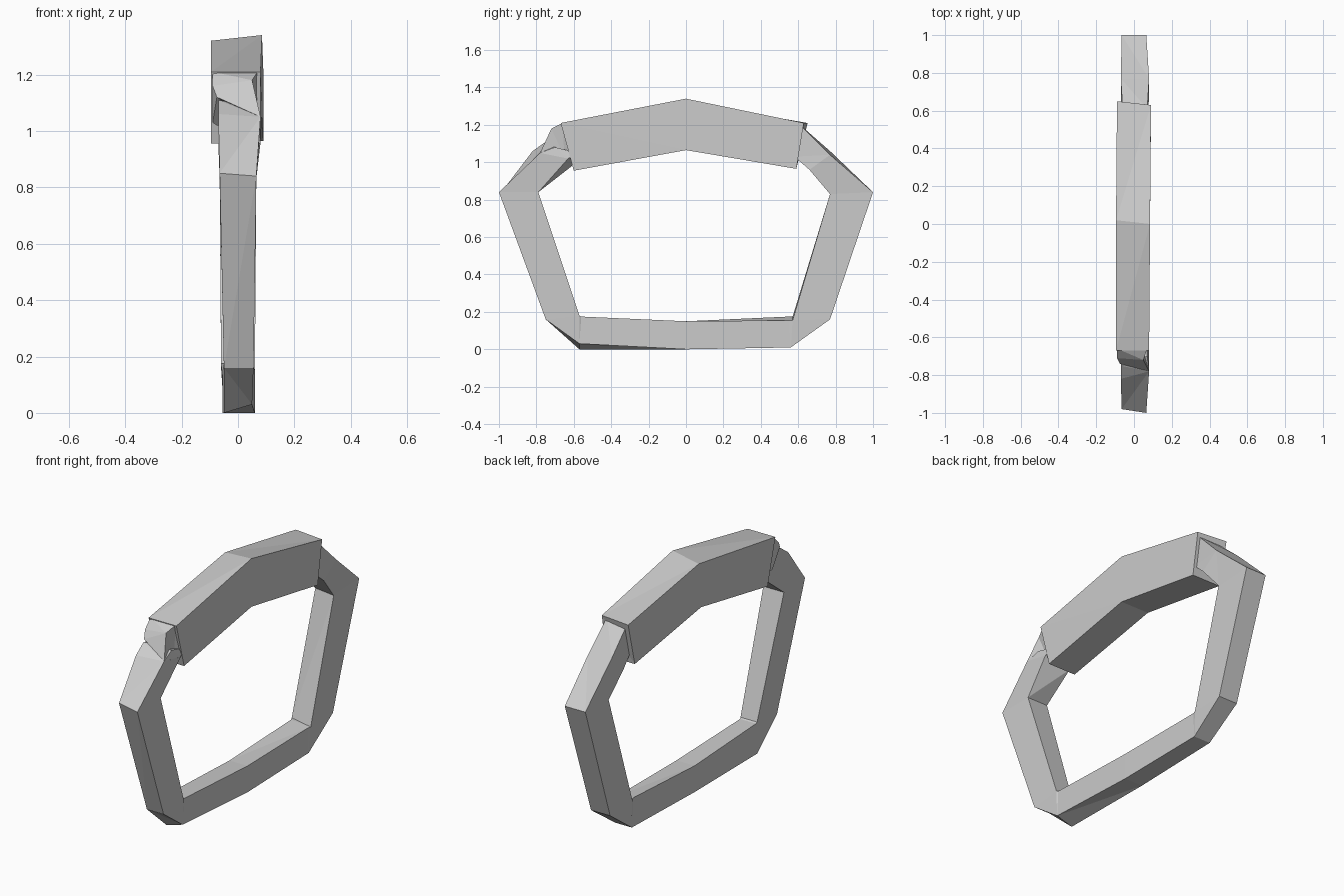
import bpy
import bmesh
from mathutils import Vector

default_cube = bpy.data.objects.get("Cube")
if default_cube:
    bpy.data.objects.remove(default_cube, do_unlink=True)

# Single matte grey
grey = bpy.data.materials.new("plain grey")
grey.use_nodes = True
grey_colour = (0.6, 0.6, 0.6, 1)
grey.diffuse_color = grey_colour
grey.node_tree.nodes["Principled BSDF"].inputs["Base Color"].default_value = grey_colour


def section(outer, inner, left, right, outer_shift=(0, 0), inner_shift=(0, 0)):
    """Four corners of one cross-section; the shifts skew the -x corners in y and z."""
    far_outer = Vector(outer) + Vector(outer_shift)
    far_inner = Vector(inner) + Vector(inner_shift)
    return [
        Vector((right, *outer)),
        Vector((left, *far_outer)),
        Vector((left, *far_inner)),
        Vector((right, *inner)),
    ]


def loft(name, sections):
    """Join successive four-cornered sections into a closed flat-faced solid."""
    mesh = bpy.data.meshes.new(name)
    bm = bmesh.new()
    rings = [[bm.verts.new(corner) for corner in ring] for ring in sections]
    for first, second in zip(rings, rings[1:]):
        for i in range(len(first)):
            following = (i + 1) % len(first)
            bm.faces.new((first[i], first[following], second[following], second[i]))
    bm.faces.new(rings[0])
    bm.faces.new(rings[-1])
    bmesh.ops.triangulate(bm, faces=bm.faces[:])
    bmesh.ops.recalc_face_normals(bm, faces=bm.faces[:])
    bm.to_mesh(mesh)
    bm.free()
    mesh.materials.append(grey)
    part = bpy.data.objects.new(name, mesh)
    bpy.context.collection.objects.link(part)
    return part


# Thin angular loop, running from the back of the top bar down and round to its front
loft("lower_loop", [
    section((0.61, 1.2), (0.58, 1.03), -0.06, 0.07),
    section((0.77, 1.04), (0.66, 0.96), -0.07, 0.08, outer_shift=(0, 0.02)),
    section((1, 0.84), (0.77, 0.83), -0.065, 0.065, inner_shift=(0.02, 0)),
    section((0.77, 0.16), (0.57, 0.155), -0.06, 0.06, inner_shift=(0, 0.02)),
    section((0.56, 0.01), (0.55, 0.155), -0.05, 0.055, inner_shift=(0, 0.02)),
    section((0, 0), (0, 0.15), -0.055, 0.06),
    section((-0.57, 0.03), (-0.56, 0.175), -0.05, 0.05, outer_shift=(0, -0.03)),
    section((-0.75, 0.16), (-0.57, 0.18), -0.05, 0.055),
    section((-1, 0.84), (-0.79, 0.84), -0.065, 0.065, outer_shift=(0.02, 0.01)),
    section((-0.78, 1.05), (-0.63, 1.02), -0.07, 0.08,
            outer_shift=(-0.04, 0.01), inner_shift=(0.02, -0.04)),
    section((-0.7, 1.08), (-0.58, 1.05), -0.07, 0.07, outer_shift=(-0.05, 0.03)),
])

# Thick bar with a central ridge
loft("top_bar", [
    section((0.63, 1.21), (0.59, 0.965), -0.09, 0.09, outer_shift=(0.02, 0)),
    section((0, 1.34), (0, 1.065), -0.095, 0.085, outer_shift=(0.02, -0.02)),
    section((-0.67, 1.21), (-0.6, 0.955), -0.095, 0.08),
])

# Tapered collar where the loop enters the front of the bar
loft("front_collar", [
    section((-0.66, 1.21), (-0.62, 1.03), -0.09, 0.07),
    section((-0.72, 1.18), (-0.65, 1.03), -0.09, 0.05, outer_shift=(0.01, -0.02)),
    section((-0.78, 1.05), (-0.64, 1.02), -0.075, 0.08, outer_shift=(0.04, 0.07)),
])
